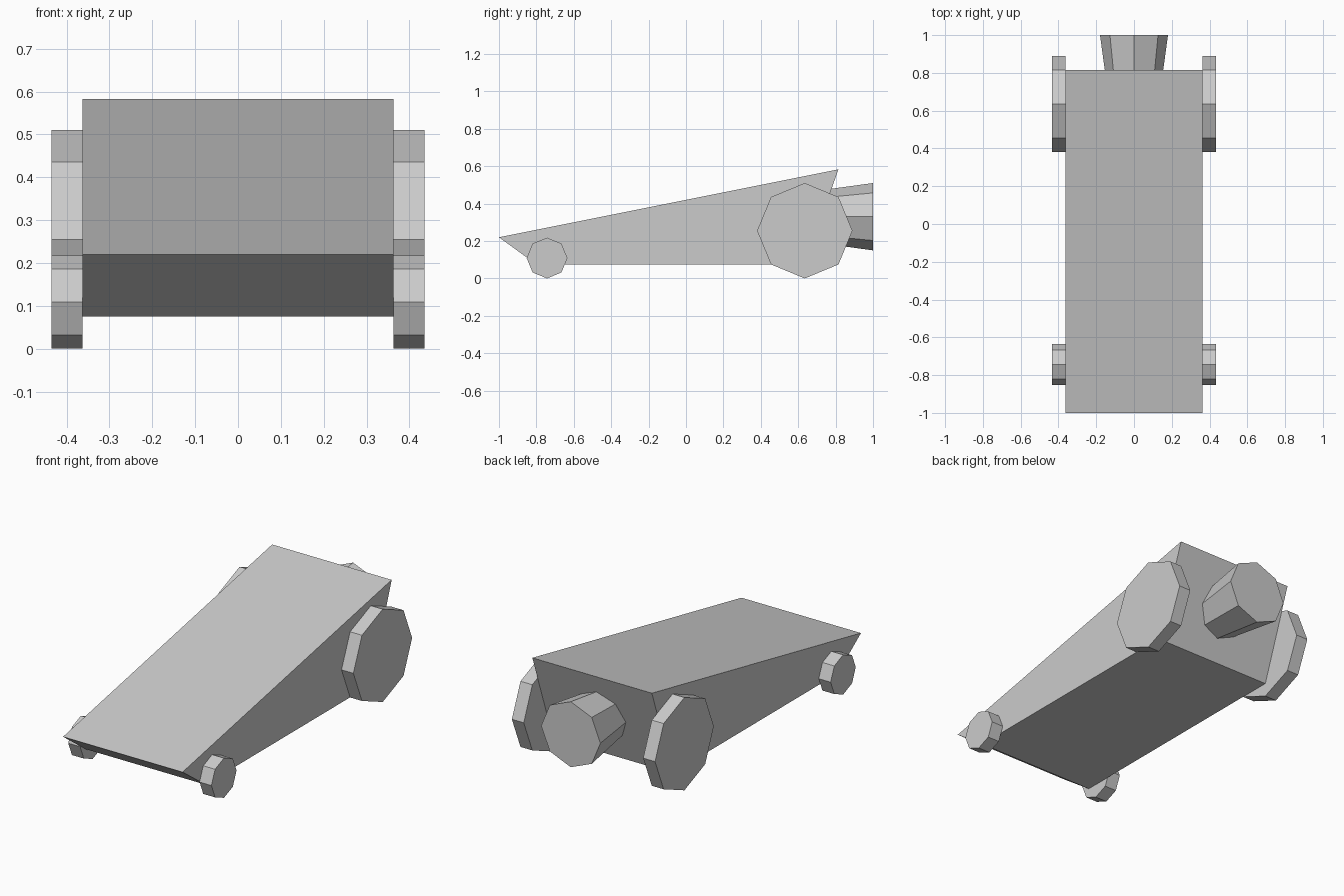
import bpy, bmesh
from math import pi
from mathutils import Matrix, Vector

if "Cube" in bpy.data.objects:
    bpy.data.objects.remove(bpy.data.objects["Cube"])


def add_object(name, bm):
    bmesh.ops.recalc_face_normals(bm, faces=bm.faces)
    mesh = bpy.data.meshes.new(name)
    bm.to_mesh(mesh)
    bm.free()
    obj = bpy.data.objects.new(name, mesh)
    bpy.context.collection.objects.link(obj)
    return obj


def octagon_cone(name, r1, r2, depth, location, axis):
    """Eight-sided capped cone; r1 is the radius at the low end of the axis."""
    bm = bmesh.new()
    bmesh.ops.create_cone(bm, cap_ends=True, segments=8,
                          radius1=r1, radius2=r2, depth=depth)
    turn = Matrix.Rotation(pi / 2, 4, 'Y') if axis == 'X' else Matrix.Rotation(-pi / 2, 4, 'X')
    bmesh.ops.transform(bm, matrix=turn, verts=bm.verts)
    obj = add_object(name, bm)
    obj.location = location
    return obj


# Wedge body: side profile (y, z) extruded across the width
half_width = 0.363
profile = [(-1.0, 0.22), (-0.80, 0.075), (0.635, 0.075), (0.815, 0.583)]
bm = bmesh.new()
side = bm.faces.new([bm.verts.new((-half_width, y, z)) for y, z in profile])
ext = bmesh.ops.extrude_face_region(bm, geom=[side], use_keep_orig=True)
moved = [g for g in ext["geom"] if isinstance(g, bmesh.types.BMVert)]
bmesh.ops.translate(bm, vec=Vector((2 * half_width, 0, 0)), verts=moved)
add_object("body", bm)

# Wheels: large pair at the back, small pair at the front
wheel_width = 0.072
for label, y, radius in (("rear_wheel", 0.635, 0.255), ("front_wheel", -0.743, 0.109)):
    for side_name, sign in (("left", -1), ("right", 1)):
        x = sign * (half_width + wheel_width / 2)
        octagon_cone(f"{label}_{side_name}", radius, radius, wheel_width, (x, y, radius), 'X')

# Flared exhaust nozzle, its narrow end sunk into the back of the body
start, end = 0.65, 1.0
octagon_cone("exhaust_nozzle", 0.132, 0.18, end - start, (0, (start + end) / 2, 0.33), 'Y')
